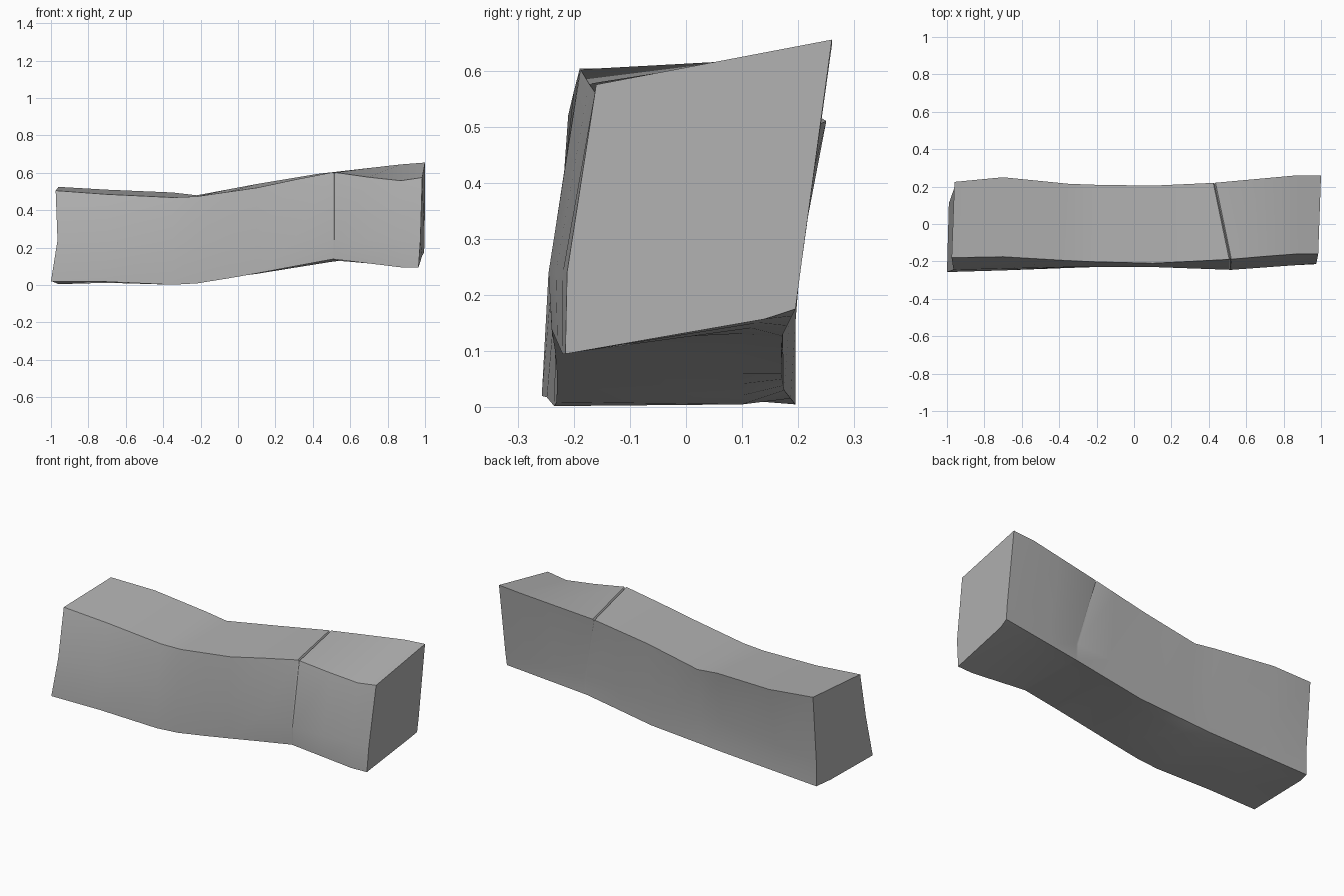
import bpy
import bmesh
import math

cube = bpy.data.objects.get("Cube")
if cube:
    bpy.data.objects.remove(cube, do_unlink=True)

# Long edges of the rough block, as (x, y, z) from one end to the other
front_bottom = [(-1, -.257, .02), (-.75, -.25, .02), (-.35, -.235, .002), (-.2, -.23, .01),
                (.2, -.23, .08), (.5, -.24, .14), (.87, -.22, .095), (.965, -.215, .095)]
front_middle = [(-.965, -.245, .24), (-.35, -.23, .23), (.1, -.23, .24),
                (.52, -.245, .24), (.975, -.212, .24)]
front_top = [(-.975, -.18, .505), (-.7, -.175, .485), (-.28, -.2, .465), (.1, -.21, .52),
             (.5, -.19, .605), (.85, -.16, .555), (.985, -.16, .575)]
back_top = [(-.96, .225, .525), (-.7, .25, .51), (-.35, .215, .495), (-.22, .21, .48),
            (.1, .205, .54), (.43, .22, .595), (.87, .26, .645), (1, .26, .655)]
back_middle = [(-.96, .195, .15), (-.35, .172, .2), (.1, .175, .2),
               (.5, .172, .22), (.998, .205, .25)]
back_bottom = [(-.96, .195, .005), (-.35, .175, .03), (.1, .17, .06),
               (.5, .17, .125), (.995, .195, .175)]
under_middle = [(-.99, .11, .018), (-.35, .1, .005), (.1, .1, .06),
                (.5, .1, .13), (.985, .14, .157)]
edges = [front_bottom, front_middle, front_top, back_top,
         back_middle, back_bottom, under_middle]


def point_on(line, x):
    """Point of the polyline at x, held at its ends."""
    if x <= line[0][0]:
        return list(line[0])
    for a, b in zip(line, line[1:]):
        if x <= b[0]:
            t = (x - a[0]) / (b[0] - a[0])
            return [p + (q - p) * t for p, q in zip(a, b)]
    return list(line[-1])


# Cross-sections, with a thin slanted crack across the top and front
crack = .515
stations = [-1, -.7, -.35, -.22, -.05, .1, .3, crack - .006, crack, crack + .006, .7, .87, 1]
bm = bmesh.new()
rings = []
for x in stations:
    ring = []
    for line in edges:
        at_crack = abs(x - crack) < .01
        slant = .085 if at_crack and line is back_top else 0
        p = point_on(line, x - slant)
        if x == crack and line in (front_top, back_top):
            p[2] -= .008
            p[1] += .006 if line is front_top else -.006
        ring.append(bm.verts.new(p))
    rings.append(ring)

count = len(edges)
for a, b in zip(rings, rings[1:]):
    for i in range(count):
        j = (i + 1) % count
        bm.faces.new((a[i], a[j], b[j], b[i]))
bm.faces.new(rings[0])
bm.faces.new(rings[-1])
bmesh.ops.recalc_face_normals(bm, faces=bm.faces)

mesh = bpy.data.meshes.new("rough_block")
bm.to_mesh(mesh)
bm.free()
block = bpy.data.objects.new("rough_block", mesh)
bpy.context.collection.objects.link(block)

# Single plain grey
grey = bpy.data.materials.new("stone grey")
grey.use_nodes = True
colour = (.45, .45, .45, 1)
grey.diffuse_color = colour
for node in grey.node_tree.nodes:
    if node.type == 'BSDF_PRINCIPLED':
        node.inputs["Base Color"].default_value = colour
mesh.materials.append(grey)

# Smooth sides, crisp corners
bpy.ops.object.select_all(action='DESELECT')
block.select_set(True)
bpy.context.view_layer.objects.active = block
bpy.ops.object.shade_smooth_by_angle(angle=math.radians(30))
